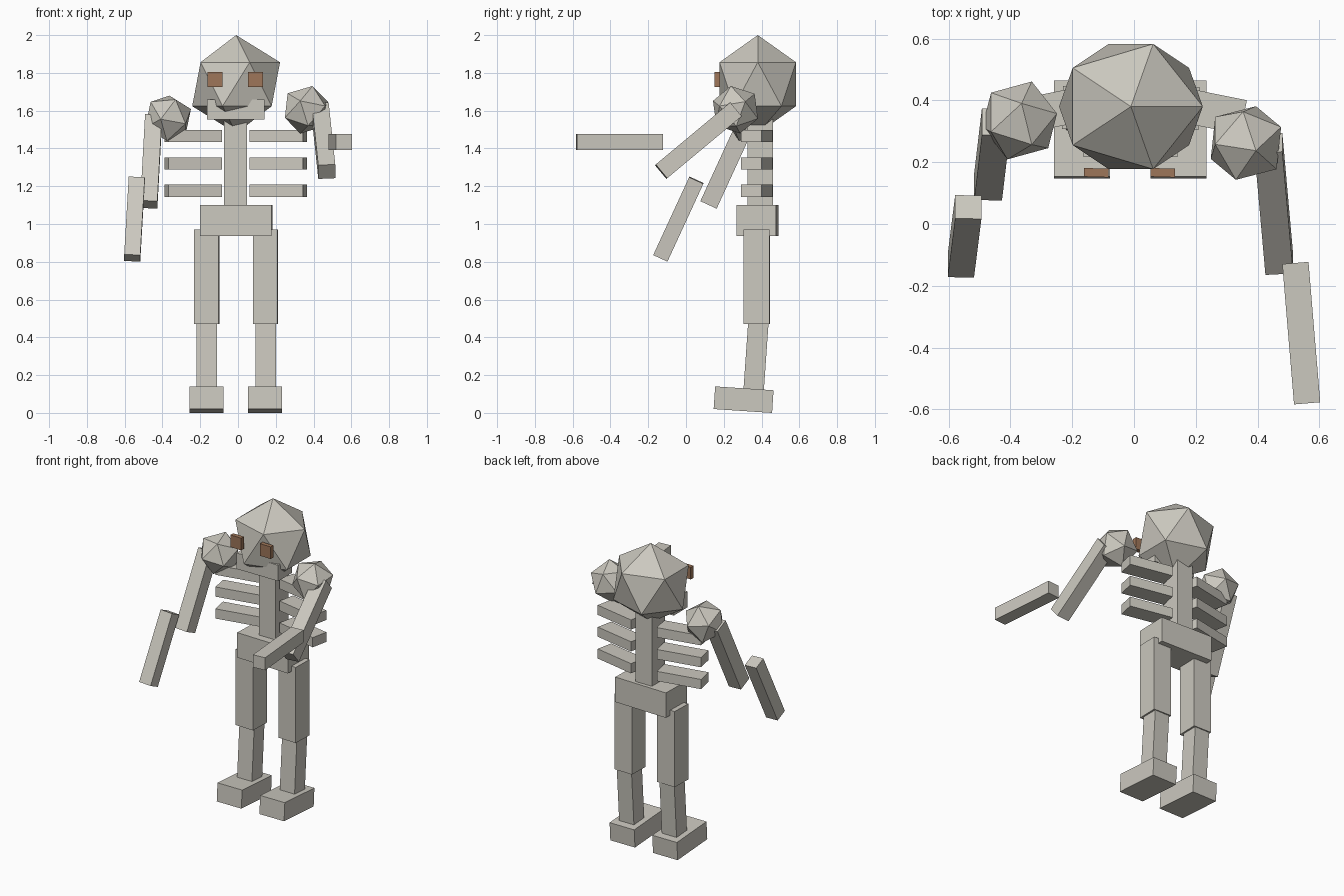
import bpy
import bmesh
from mathutils import Vector, Matrix, Euler

default = bpy.data.objects.get("Cube")
if default:
    bpy.data.objects.remove(default)


def make_material(name, rgb):
    mat = bpy.data.materials.new(name)
    mat.use_nodes = True
    colour = (*rgb, 1)
    mat.diffuse_color = colour
    mat.node_tree.nodes["Principled BSDF"].inputs["Base Color"].default_value = colour
    return mat


BONE = make_material("bone", (0.60, 0.58, 0.52))
EYE = make_material("brown_eye", (0.34, 0.18, 0.10))


def add_part(name, bm, centre, rot, mat=BONE):
    mesh = bpy.data.meshes.new(name)
    bm.to_mesh(mesh)
    bm.free()
    mesh.materials.append(mat)
    obj = bpy.data.objects.new(name, mesh)
    obj.matrix_world = Matrix.Translation(centre) @ rot.to_4x4()
    bpy.context.collection.objects.link(obj)
    return obj


def box(name, centre, size, rot=Matrix.Identity(3), mat=BONE):
    bm = bmesh.new()
    bmesh.ops.create_cube(bm, size=1)
    bmesh.ops.scale(bm, vec=size, verts=bm.verts)
    return add_part(name, bm, centre, rot, mat)


def ball(name, centre, radii, rot=Matrix.Identity(3)):
    bm = bmesh.new()
    bmesh.ops.create_icosphere(bm, subdivisions=1, radius=1)
    bmesh.ops.scale(bm, vec=radii, verts=bm.verts)
    return add_part(name, bm, centre, rot)


def turn(x=0, z=0):
    return Euler((x, 0, z)).to_matrix()


def limb_axes(top, bottom):
    """Rotation whose z axis runs up the limb and whose x axis stays sideways."""
    z = (Vector(top) - Vector(bottom)).normalized()
    y = z.cross(Vector((1, 0, 0))).normalized()
    return Matrix((y.cross(z), y, z)).transposed()


def limb(name, top, bottom, width, depth):
    top, bottom = Vector(top), Vector(bottom)
    return box(name, (top + bottom) / 2, (width, depth, (top - bottom).length),
               limb_axes(top, bottom))


# Head, jaw and eyes
ball("head", (-0.01, 0.38, 1.74), (0.26, 0.238, 0.26))
box("jaw", (-0.011, 0.29, 1.607), (0.305, 0.145, 0.105))
for side, x in (("right", -0.122), ("left", 0.093)):
    box(side + "_eye", (x, 0.166, 1.764), (0.08, 0.028, 0.08), turn(z=-0.03), EYE)

# Torso
box("spine", (-0.013, 0.392, 1.33), (0.12, 0.135, 0.48))
box("pelvis", (-0.009, 0.378, 1.018), (0.378, 0.21, 0.165), turn(z=-0.03))
for side, s in (("right", -1), ("left", 1)):
    for i in range(3):
        box(f"{side}_rib_{i + 1}", (-0.0125 + s * 0.225, 0.374, 1.176 + 0.1445 * i),
            (0.289, 0.112, 0.064), turn(z=-0.2 * s))

# Legs
for side, x in (("right", -0.166), ("left", 0.146)):
    box(side + "_thigh", (x, 0.375, 0.72), (0.13, 0.138, 0.5), turn(z=-0.03))
    limb(side + "_shin", (x, 0.386, 0.52), (x, 0.356, 0.09), 0.108, 0.108)
    box(side + "_foot", (x - 0.002, 0.305, 0.07), (0.18, 0.31, 0.12), turn(x=-0.066))

# Arms: the right hangs, the left reaches forward
arms = {
    "right": ((-0.37, 0.335, 1.56),
              ((-0.447, 0.33, 1.56), (-0.472, 0.12, 1.103)),
              ((-0.536, 0.055, 1.232), (-0.56, -0.135, 0.82))),
    "left": ((0.362, 0.262, 1.605),
             ((0.435, 0.262, 1.605), (0.47, -0.132, 1.277)),
             ((0.522, -0.126, 1.434), (0.56, -0.58, 1.434))),
}
for side, (shoulder, upper, lower) in arms.items():
    ball(side + "_shoulder", shoulder, (0.132, 0.132, 0.132), limb_axes(*upper))
    limb(side + "_upper_arm", *upper, 0.09, 0.095)
    limb(side + "_forearm", *lower, 0.085, 0.083)
